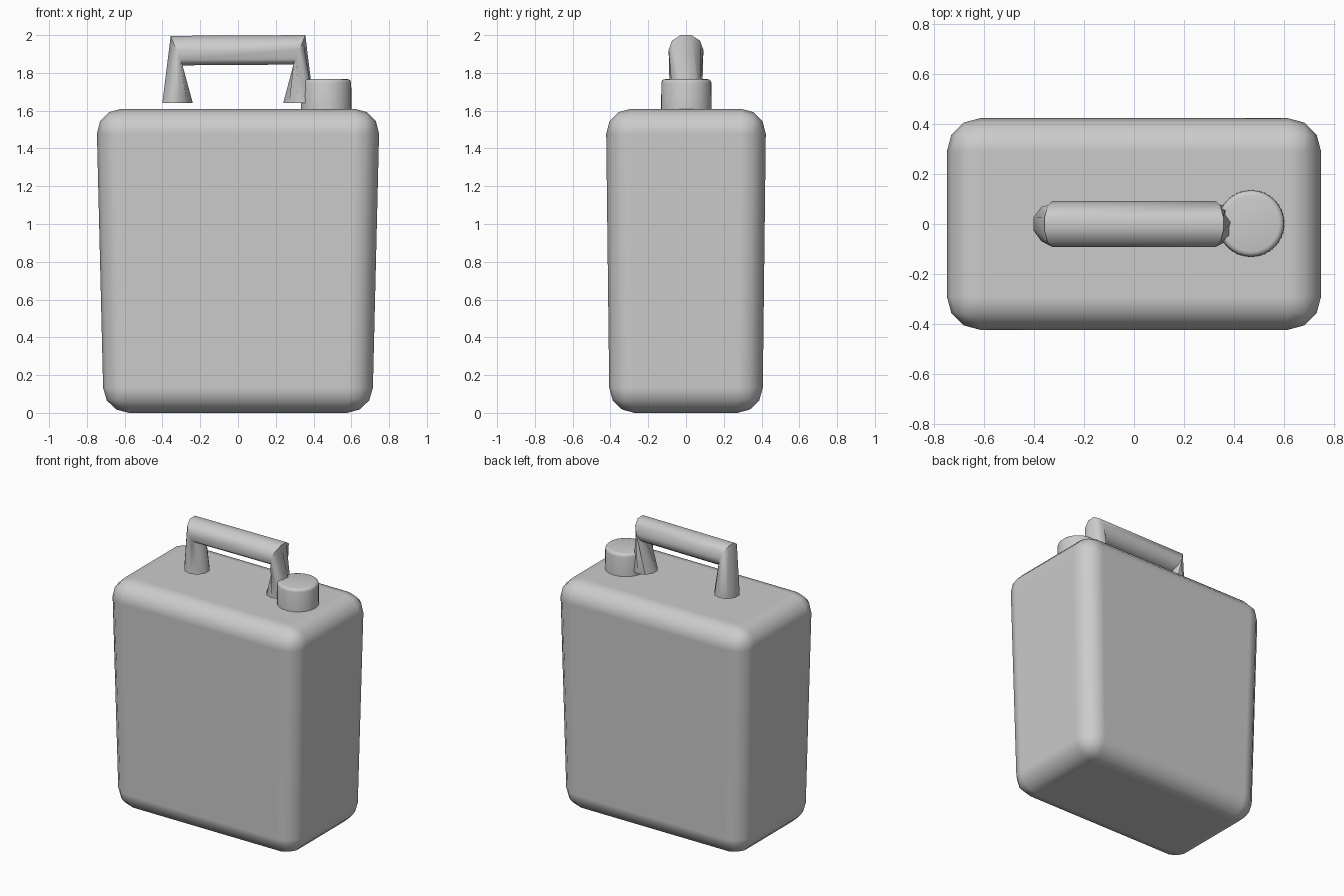
import bpy, bmesh, math

if "Cube" in bpy.data.objects:
    bpy.data.objects.remove(bpy.data.objects["Cube"], do_unlink=True)

GREY = (0.6, 0.6, 0.6, 1)
mat = bpy.data.materials.new("plain grey")
mat.use_nodes = True
mat.diffuse_color = GREY
mat.node_tree.nodes["Principled BSDF"].inputs["Base Color"].default_value = GREY


def finish(bm, name, angle):
    """Turn a bmesh into a named, coloured, smooth object."""
    bmesh.ops.recalc_face_normals(bm, faces=bm.faces)
    mesh = bpy.data.meshes.new(name)
    bm.to_mesh(mesh)
    bm.free()
    mesh.materials.append(mat)
    obj = bpy.data.objects.new(name, mesh)
    bpy.context.collection.objects.link(obj)
    bpy.ops.object.select_all(action='DESELECT')
    obj.select_set(True)
    bpy.context.view_layer.objects.active = obj
    bpy.ops.object.shade_smooth_by_angle(angle=math.radians(angle))
    return obj


def bevel(obj, width, segments):
    mod = obj.modifiers.new("rounded edges", 'BEVEL')
    mod.width = width
    mod.segments = segments
    mod.limit_method = 'ANGLE'
    mod.harden_normals = True


# Container body: a box slightly wider at the top, with rounded edges
HEIGHT = 1.61
bm = bmesh.new()
bmesh.ops.create_cube(bm, size=2)
for v in bm.verts:
    top = v.co.z > 0
    v.co.x *= 0.75 if top else 0.711
    v.co.y *= 0.424 if top else 0.405
    v.co.z = HEIGHT if top else 0
body = finish(bm, "container_body", 180)
bevel(body, 0.133, 3)

# Screw cap beside the handle
bm = bmesh.new()
bmesh.ops.create_cone(bm, cap_ends=True, segments=32, radius1=0.134,
                      radius2=0.132, depth=0.16)
bmesh.ops.translate(bm, verts=bm.verts, vec=(0.467, 0.002, 1.687))
rim = [e for e in bm.edges if all(v.co.z > 1.7 for v in e.verts)]
bmesh.ops.bevel(bm, geom=rim, offset=0.02, segments=3, profile=0.5, affect='EDGES')
finish(bm, "screw_cap", 40)

# Handle: foot ring, mitred corner ring, mitred corner ring, foot ring
SIDES = 10
TWIST = math.radians(36)


def ring(bm, centre, u, half_width, turn):
    """Closed loop of points; u is the half axis lying in the xz plane."""
    loop = []
    for i in range(SIDES):
        a = 2 * math.pi * (i + 0.5) / SIDES + turn
        loop.append(bm.verts.new((centre[0] + u[0] * math.cos(a),
                                  half_width * math.sin(a),
                                  centre[1] + u[1] * math.cos(a))))
    return loop


bm = bmesh.new()
rings = [
    ring(bm, (-0.32, 1.64), (-0.085, 0), 0.085, TWIST),
    ring(bm, (-0.325, 1.918), (-0.033, 0.082), 0.092, 0),
    ring(bm, (0.325, 1.922), (0.033, 0.082), 0.092, 0),
    ring(bm, (0.32, 1.64), (0.085, 0), 0.085, TWIST),
]
for a, b in zip(rings, rings[1:]):
    for i in range(SIDES):
        j = (i + 1) % SIDES
        bm.faces.new((a[i], a[j], b[j], b[i]))
for end in (rings[0], rings[-1]):
    bm.faces.new(end)
finish(bm, "carry_handle", 50)
